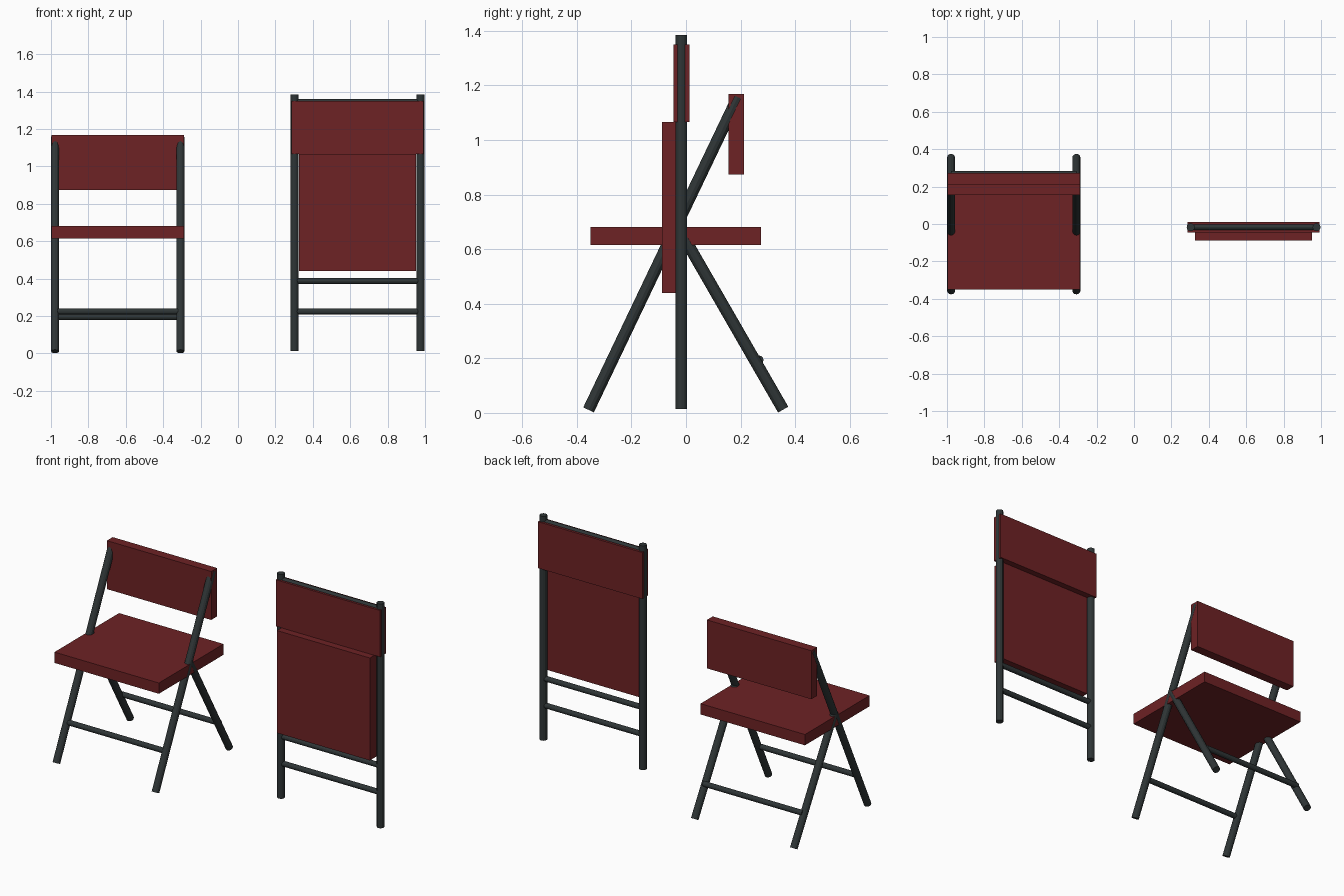
import bpy
from mathutils import Vector

cube = bpy.data.objects.get("Cube")
if cube:
    bpy.data.objects.remove(cube, do_unlink=True)


def make_material(name, colour):
    mat = bpy.data.materials.new(name)
    mat.use_nodes = True
    mat.diffuse_color = colour
    mat.node_tree.nodes["Principled BSDF"].inputs["Base Color"].default_value = colour
    return mat


RED = make_material("dark red panel", (0.155, 0.016, 0.018, 1))
METAL = make_material("dark grey metal", (0.028, 0.036, 0.037, 1))
TUBE = 0.0215
BAR = 0.016


def panel(name, x, y, z):
    """Box spanning the given (min, max) ranges."""
    spans = (x, y, z)
    bpy.ops.mesh.primitive_cube_add(size=1, location=[(a + b) / 2 for a, b in spans])
    obj = bpy.context.object
    obj.name = name
    obj.scale = [b - a for a, b in spans]
    bpy.ops.object.transform_apply(location=False, rotation=False, scale=True)
    obj.data.materials.append(RED)


def tube(name, start, end, radius=TUBE):
    """Faceted rod between two points."""
    start, end = Vector(start), Vector(end)
    axis = end - start
    bpy.ops.mesh.primitive_cylinder_add(vertices=12, radius=radius, depth=axis.length,
                                        location=(start + end) / 2)
    obj = bpy.context.object
    obj.name = name
    obj.rotation_euler = axis.to_track_quat("Z", "Y").to_euler()
    obj.data.materials.append(METAL)


def crossbar(name, sides, y, z, radius=BAR):
    tube(name, (sides[0], y, z), (sides[1], y, z), radius)


# Open chair: crossed legs, seat and backrest
sides = (-0.978, -0.308)
for label, x in zip(("right", "left"), sides):
    tube(f"open_long_leg_{label}", (x, -0.357, 0.011), (x, 0.19, 1.157))
    tube(f"open_rear_leg_{label}", (x, 0.356, 0.012), (x, -0.03, 0.682))
crossbar("open_front_crossbar", sides, -0.258, 0.224)
crossbar("open_rear_crossbar", sides, 0.268, 0.194)
width = (-0.996, -0.29)
panel("open_seat", width, (-0.35, 0.274), (0.615, 0.681))
panel("open_backrest", width, (0.156, 0.212), (0.873, 1.169))

# Folded chair: upright frame with the seat swung flat between the tubes
sides = (0.303, 0.976)
depth = -0.017
for label, x in zip(("right", "left"), sides):
    tube(f"folded_leg_{label}", (x, depth, 0.014), (x, depth, 1.385))
for label, z in (("lower", 0.224), ("middle", 0.388), ("top", 1.345)):
    crossbar(f"folded_{label}_crossbar", sides, depth, z)
panel("folded_seat", (0.325, 0.953), (-0.088, -0.024), (0.44, 1.066))
panel("folded_backrest", (0.287, 0.992), (-0.045, 0.012), (1.066, 1.35))
